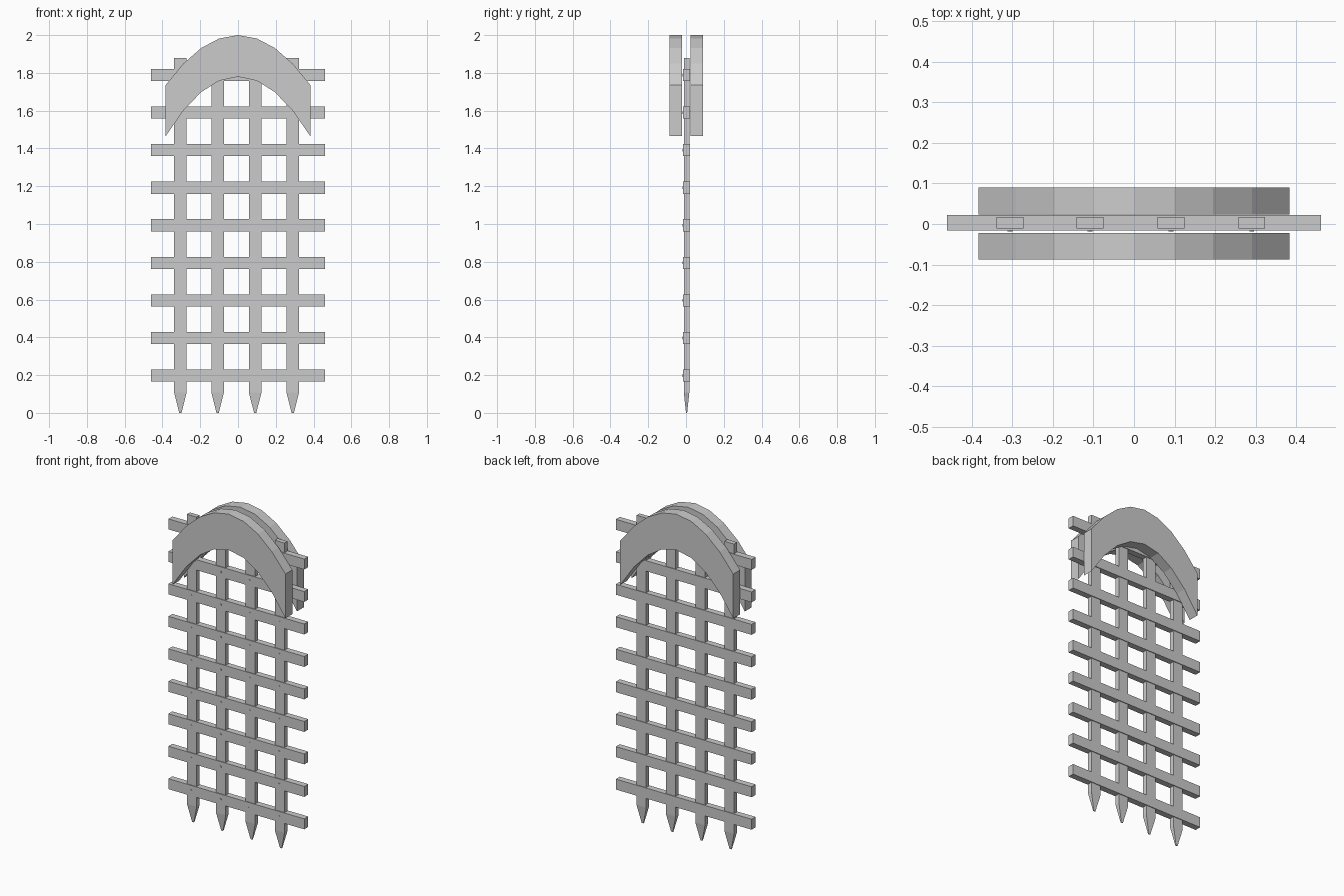
import bpy, bmesh
from mathutils import Matrix

if "Cube" in bpy.data.objects:
    bpy.data.objects.remove(bpy.data.objects["Cube"])

Y0 = 0.003  # middle plane of the lattice


def finish(name, bm):
    bmesh.ops.recalc_face_normals(bm, faces=bm.faces)
    me = bpy.data.meshes.new(name)
    bm.to_mesh(me)
    bm.free()
    ob = bpy.data.objects.new(name, me)
    bpy.context.collection.objects.link(ob)
    return ob


def loft(bm, rings):
    rings = [[bm.verts.new(p) for p in r] for r in rings]
    n = len(rings[0])
    for a, b in zip(rings, rings[1:]):
        for i in range(n):
            j = (i + 1) % n
            bm.faces.new((a[i], a[j], b[j], b[i]))
    bm.faces.new(rings[0])
    bm.faces.new(rings[-1])


def rect(x, y, z, hx, hy):
    return [(x - hx, y - hy, z), (x + hx, y - hy, z),
            (x + hx, y + hy, z), (x - hx, y + hy, z)]


bar_x = [-0.305, -0.108, 0.091, 0.29]
rail_z = [0.198 + 0.1988 * i for i in range(9)]

# upright bars with spiked feet
for x in bar_x:
    bm = bmesh.new()
    loft(bm, [rect(x, Y0, 0.0, 0.006, 0.003),
              rect(x, Y0, 0.107, 0.033, 0.0145),
              rect(x, Y0, 1.88, 0.033, 0.0145)])
    finish("upright_bar", bm)

# horizontal rails
for z in rail_z:
    bm = bmesh.new()
    loft(bm, [rect(0, Y0, z - 0.032, 0.46, 0.019),
              rect(0, Y0, z + 0.032, 0.46, 0.019)])
    finish("cross_rail", bm)

# small nail heads at each crossing
bm = bmesh.new()
for x in bar_x:
    for z in rail_z:
        m = Matrix.Translation((x, -0.016, z)) @ Matrix.Rotation(1.5708, 4, 'X')
        bmesh.ops.create_cone(bm, cap_ends=True, segments=6, radius1=0.007,
                              radius2=0.007, depth=0.005, matrix=m)
finish("nail_heads", bm)

# arched lintels in front of and behind the lattice
xs = [-0.383, -0.29, -0.195, -0.1, 0, 0.1, 0.195, 0.29, 0.383]
for name, y1, y2 in (("front_arch", -0.088, -0.022), ("back_arch", 0.024, 0.09)):
    bm = bmesh.new()
    loft(bm, [[(x, y1, 1.78 - 2.15 * x * x), (x, y2, 1.78 - 2.15 * x * x),
               (x, y2, 2.0 - 1.8 * x * x), (x, y1, 2.0 - 1.8 * x * x)]
              for x in xs])
    finish(name, bm)
